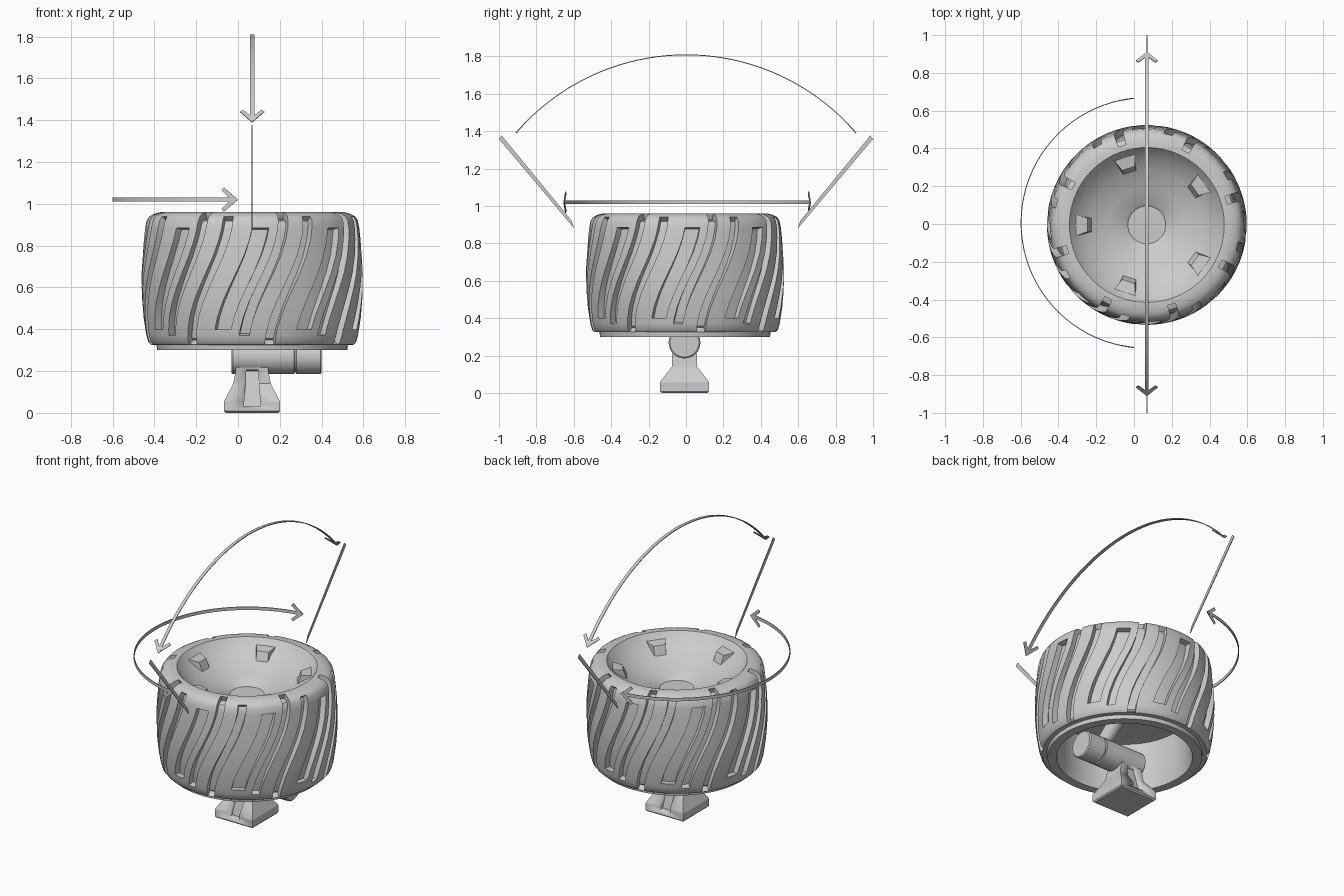
import bpy, bmesh, math
from mathutils import Vector, Matrix

if "Cube" in bpy.data.objects:
    bpy.data.objects.remove(bpy.data.objects["Cube"])

CX, CY = 0.068, -0.005          # wheel axis
grey = bpy.data.materials.new("plain grey")
grey.diffuse_color = (0.6, 0.6, 0.6, 1)
grey.use_nodes = True
grey.node_tree.nodes["Principled BSDF"].inputs["Base Color"].default_value = grey.diffuse_color


def finish(name, bm, angle=32, solid=True):
    if solid:
        bmesh.ops.recalc_face_normals(bm, faces=bm.faces[:])
    me = bpy.data.meshes.new(name)
    bm.to_mesh(me)
    bm.free()
    ob = bpy.data.objects.new(name, me)
    bpy.context.collection.objects.link(ob)
    me.materials.append(grey)
    if solid:
        bpy.ops.object.select_all(action='DESELECT')
        ob.select_set(True)
        bpy.context.view_layer.objects.active = ob
        bpy.ops.object.shade_smooth_by_angle(angle=math.radians(angle))
    else:
        mod = ob.modifiers.new("thickness", 'SOLIDIFY')
        mod.thickness, mod.offset = .005, 0
    return ob


# Wheel: lathed shell, columns follow the slanted tread
inner = [(0, .62), (.15, .62), (.33, .62), (.385, .61), (.387, .50), (.39, .36), (.40, .30), (.455, .30), (.458, .325)]
outer = [(.485, .326), (.497, .338), (.506, .37), (.511, .40), (.520, .46), (.526, .53), (.529, .60), (.529, .67),
         (.525, .75), (.518, .83), (.512, .885), (.505, .92), (.492, .94), (.470, .952), (.440, .96)]
bowl = [(.41, .96), (.40, .948), (.37, .912), (.30, .863), (.20, .818), (.108, .790), (.100, .783), (0, .783)]
profile = inner + outer + bowl
cell = [-27, -21.5, -16, -10.5, -6, -1.5, 3.5, 9, 13.5]
n_out = len(inner)


def twist(j):
    s = (profile[j][1] - .63) / .32
    if j < n_out:
        s = -1
    elif j >= n_out + len(outer):
        s = 1
    s = max(-1, min(1, s))
    return 11 * math.sin(s * math.pi / 2)


bm = bmesh.new()
grid = []
for j, (r, z) in enumerate(profile):
    row = []
    for k in range(8):
        for c in cell:
            a = math.radians(-90 + c + 45 * k + twist(j))
            row.append(bm.verts.new((CX + r * math.cos(a), CY + r * math.sin(a), z)))
    grid.append(row)
n = len(grid[0])
cut = []
for j in range(len(profile) - 1):
    for i in range(n):
        f = bm.faces.new((grid[j][i], grid[j][(i + 1) % n], grid[j + 1][(i + 1) % n], grid[j + 1][i]))
        c, o = i % len(cell), j - n_out
        pocket = c in (3, 4) and 3 <= o < 10          # closed rectangular pocket
        top_groove = c == 6 and 2 <= o < 14           # groove open at the top
        low_groove = c == 0 and 0 <= o < 12           # groove open at the bottom
        if pocket or top_groove or low_groove:
            cut.append(f)
geom = bmesh.ops.extrude_face_region(bm, geom=cut)["geom"]
for v in [g for g in geom if isinstance(g, bmesh.types.BMVert)]:
    d = Vector((v.co.x - CX, v.co.y - CY, 0)).normalized()
    zc = max(.40, min(.86, v.co.z))
    target = Vector((CX, CY, zc)) + d * .40
    v.co += (target - v.co).normalized() * .035
for f in [f for f in cut if f.is_valid]:
    bm.faces.remove(f)
bmesh.ops.remove_doubles(bm, verts=bm.verts[:], dist=1e-5)
finish("wheel", bm)

# Five small lugs on the bowl wall
for k in range(5):
    bm = bmesh.new()
    bmesh.ops.create_cube(bm, size=1)
    for v in bm.verts:
        out, up = v.co.x > 0, v.co.z > 0
        r = .375 if out else (.315 if up else .285)
        w = .058 if out else .036
        z = (.925 if out else .915) if up else .84
        v.co = Vector((r, w if v.co.y > 0 else -w, z))
    bm.transform(Matrix.Translation((CX, CY, 0)) @ Matrix.Rotation(math.radians(180 + 72 * k), 4, 'Z'))
    finish("bowl_lug_%d" % k, bm)


# Rods: lathe along a line between two points
def rod(name, p, q, rings, seg=32):
    p, q = Vector(p), Vector(q)
    rot = (q - p).to_track_quat('Z', 'Y')
    length = (q - p).length
    bm = bmesh.new()
    loops = [[bm.verts.new(p + rot @ Vector((r * math.cos(2 * math.pi * i / seg), r * math.sin(2 * math.pi * i / seg), t * length)))
              for i in range(seg)] for t, r in rings]
    for a, b in zip(loops, loops[1:]):
        for i in range(seg):
            bm.faces.new((a[i], a[(i + 1) % seg], b[(i + 1) % seg], b[i]))
    bm.faces.new(loops[0])
    bm.faces.new(loops[-1])
    finish(name, bm)


R = .085
rod("axle_barrel", (-.03, CY - .003, .270), (.40, CY - .003, .270),
    [(0, R - .007), (.015, R), (.695, R), (.70, R - .008), (.715, R - .008), (.72, R), (.985, R), (1, R - .007)])
rod("axle_arm", (.25, CY, .30), (CX, CY, .64), [(0, .045), (1, .045)])

# Foot: stacked rectangles
bm = bmesh.new()
stack = [(0, .127, .122), (.008, .134, .131), (.055, .134, .131), (.066, .128, .126), (.14, .09, .068), (.205, .077, .066), (.285, .07, .06)]
loops = [[bm.verts.new((.067 + sx * hx, -.008 + sy * hy, z)) for sx, sy in ((-1, -1), (1, -1), (1, 1), (-1, 1))]
         for z, hx, hy in stack]
for a, b in zip(loops, loops[1:]):
    for i in range(4):
        bm.faces.new((a[i], a[(i + 1) % 4], b[(i + 1) % 4], b[i]))
bm.faces.new(loops[0])
bm.faces.new(loops[-1])
foot = finish("foot", bm, 15)

# Vertical slots cut in the front and back of the foot
bm = bmesh.new()
for m in (-1, 1):
    made = bmesh.ops.create_cube(bm, size=1)["verts"]
    for v in made:
        w = .028 if v.co.z > 0 else .04
        v.co = Vector((.068 + (w if v.co.x > 0 else -w), -.008 + m * (.2 if v.co.y > 0 else (.048 if v.co.z > 0 else .09)),
                       .205 if v.co.z > 0 else .03))
slots = finish("foot_slot_cutter", bm)
slots.hide_render = True
slots.hide_viewport = True
mod = foot.modifiers.new("slots", 'BOOLEAN')
mod.operation, mod.object, mod.solver = 'DIFFERENCE', slots, 'EXACT'


# Curved double-headed flat arrows
def arc_arrow(name, centre, radius, a0, a1, u, v, side):
    centre, u, v, side = Vector(centre), Vector(u), Vector(v), Vector(side)
    bm = bmesh.new()

    def at(s, w):
        a = a0 + s / radius
        return bm.verts.new(centre + radius * (math.cos(a) * u + math.sin(a) * v) + side * w)

    total = (a1 - a0) * radius
    steps = 40
    pairs = []
    for i in range(steps + 1):
        s = .02 + (total - .04) * i / steps
        pairs.append((at(s, -.01), at(s, .01)))
    for p, q in zip(pairs, pairs[1:]):
        bm.faces.new((p[0], p[1], q[1], q[0]))
    for flip in (False, True):
        for m in (-1, 1):
            pts = [(0, 0), (.068, .058 * m), (.08, .044 * m), (.032, 0)]
            bm.faces.new([at(total - s if flip else s, w) for s, w in pts])
    finish(name, bm, solid=False)


t = math.atan2(.78, .91)
arc_arrow("tilt_arrow", (CX, 0, .61), 1.198, t, math.pi - t, (0, 1, 0), (0, 0, 1), (1, 0, 0))
e = math.radians(95.6)
arc_arrow("turn_arrow", (CX - .003, .006, 1.02), .663, e, 2 * math.pi - e, (1, 0, 0), (0, 1, 0), (0, 0, 1))

# Two slanted flat limit bars
for name, m in (("limit_bar_left", -1), ("limit_bar_right", 1)):
    bm = bmesh.new()
    bm.faces.new([bm.verts.new((CX, m * y, z)) for y, z in ((.598, .88), (.612, .922), (.985, 1.376), (1.0, 1.358))])
    finish(name, bm, solid=False)
